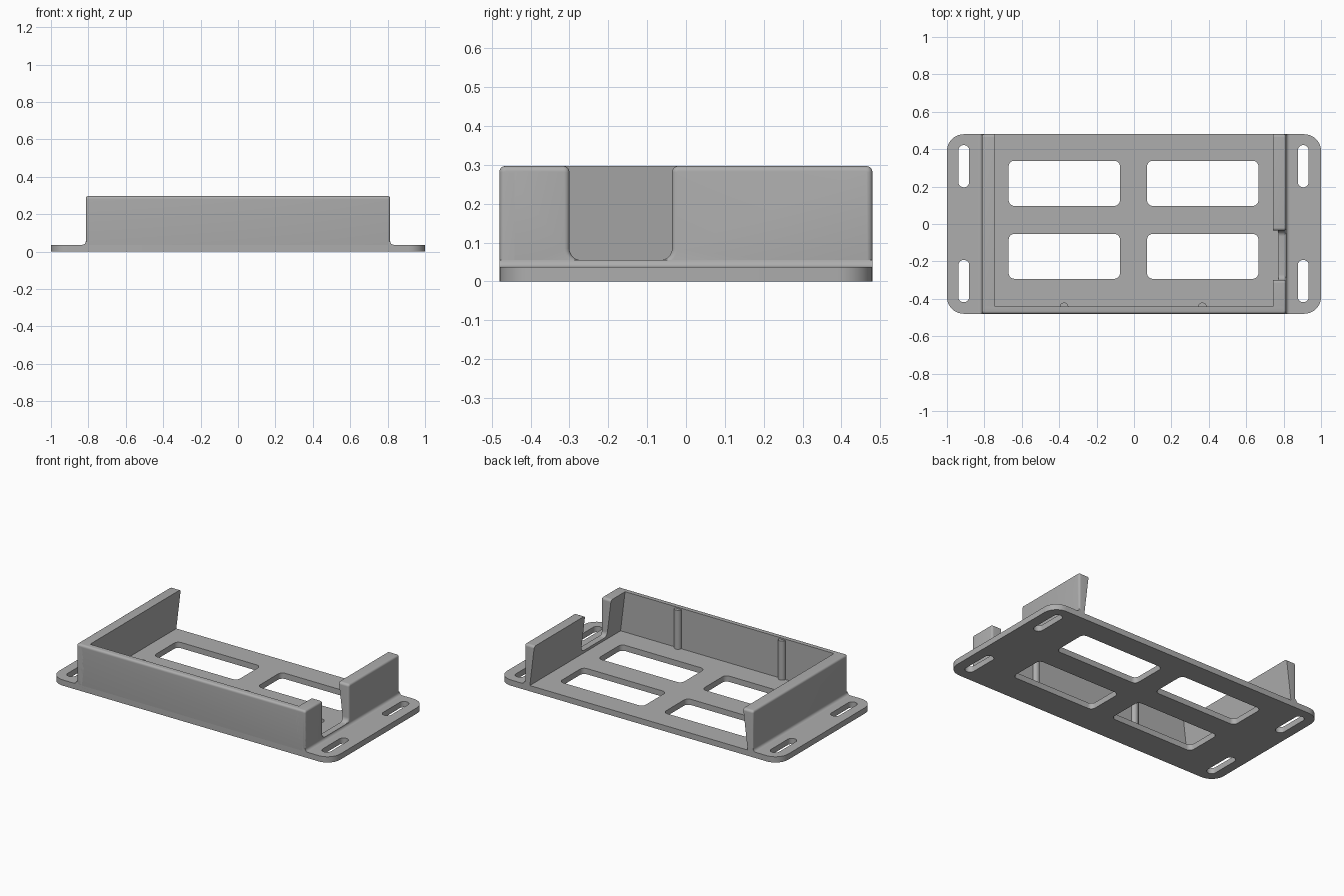
import bpy, bmesh, math
from mathutils import Vector

cube = bpy.data.objects.get("Cube")
if cube:
    bpy.data.objects.remove(cube, do_unlink=True)

grey = bpy.data.materials.new("matte grey")
grey.use_nodes = True
grey.diffuse_color = (0.42, 0.42, 0.42, 1)
grey.node_tree.nodes["Principled BSDF"].inputs["Base Color"].default_value = grey.diffuse_color

DEPTH, PLATE, TOP = 0.48, 0.037, 0.297    # half depth, plate thickness, wall top
OUTER, EDGE = 0.814, 0.013                # wall outer face, edge rounding


def rounded(corners, steps=8):
    """Outline of right-angled corners (u, v, radius) with the corners rounded."""
    outline = []
    for i, (u, v, r) in enumerate(corners):
        p = Vector((u, v))
        if r == 0:
            outline.append(p)
            continue
        a = (Vector(corners[i - 1][:2]) - p).normalized()
        b = (Vector(corners[(i + 1) % len(corners)][:2]) - p).normalized()
        for s in range(steps + 1):
            t = math.pi / 2 * s / steps
            outline.append(p + r * (a + b) - r * (b * math.cos(t) + a * math.sin(t)))
    return outline


def rectangle(u0, u1, v0, v1, r):
    return rounded([(u0, v0, r), (u1, v0, r), (u1, v1, r), (u0, v1, r)])


def finish(obj):
    obj.data.materials.clear()
    obj.data.materials.append(grey)
    bpy.ops.object.select_all(action='DESELECT')
    obj.select_set(True)
    bpy.context.view_layer.objects.active = obj
    bpy.ops.object.shade_smooth_by_angle(angle=math.radians(30))


def slab(name, outline, place_outer, place_inner, edge=0.0):
    """Solid between two placements of an outline; the outer rim may be rounded."""
    bm = bmesh.new()
    outer = [bm.verts.new(place_outer(*p)) for p in outline]
    inner = [bm.verts.new(place_inner(*p)) for p in outline]
    cap = bm.faces.new(outer)
    bm.faces.new(inner[::-1])
    for i in range(len(outline)):
        bm.faces.new((outer[i - 1], inner[i - 1], inner[i], outer[i]))
    bmesh.ops.recalc_face_normals(bm, faces=bm.faces[:])
    if edge:
        bmesh.ops.bevel(bm, geom=list(cap.edges), offset=edge, offset_type='OFFSET',
                        segments=4, profile=0.5, affect='EDGES')
    mesh = bpy.data.meshes.new(name)
    bm.to_mesh(mesh)
    bm.free()
    obj = bpy.data.objects.new(name, mesh)
    bpy.context.collection.objects.link(obj)
    finish(obj)


# Base plate with four windows and four mounting slots
outlines = [rectangle(-1, 1, -DEPTH, DEPTH, 0.09)]
for x0, x1 in ((-0.67, -0.075), (0.07, 0.665)):
    for y0, y1 in ((-0.293, -0.053), (0.097, 0.338)):
        outlines.append(rectangle(x0, x1, y0, y1, 0.03))
for x in (-0.91, 0.905):
    for y0, y1 in ((-0.418, -0.192), (0.196, 0.422)):
        outlines.append(rectangle(x - 0.029, x + 0.029, y0, y1, 0.0285))
curve = bpy.data.curves.new("base_plate", 'CURVE')
curve.dimensions, curve.fill_mode, curve.extrude = '2D', 'BOTH', PLATE / 2
for outline in outlines:
    spline = curve.splines.new('POLY')
    spline.points.add(len(outline) - 1)
    for point, p in zip(spline.points, outline):
        point.co = (p.x, p.y, 0, 1)
    spline.use_cyclic_u = True
plate = bpy.data.objects.new("base_plate", curve)
plate.location.z = PLATE / 2
bpy.context.collection.objects.link(plate)
bpy.ops.object.select_all(action='DESELECT')
plate.select_set(True)
bpy.context.view_layer.objects.active = plate
bpy.ops.object.convert(target='MESH')
plate = bpy.context.view_layer.objects.active
bm = bmesh.new()
bm.from_mesh(plate.data)
bmesh.ops.remove_doubles(bm, verts=bm.verts[:], dist=0.0001)
bmesh.ops.recalc_face_normals(bm, faces=bm.faces[:])
bm.to_mesh(plate.data)
bm.free()
finish(plate)

# Front wall
LOW, R = 0.01, 0.016
slab("front_wall",
     rounded([(-OUTER, LOW, 0), (OUTER, LOW, 0), (OUTER, TOP, R), (-OUTER, TOP, R)]),
     lambda x, z: (x, -DEPTH, z), lambda x, z: (x, -0.442, z), EDGE)

# Side walls, thicker towards the top; the left one has a deep notch
plain = [(-DEPTH, LOW, 0), (DEPTH, LOW, 0), (DEPTH, TOP, R), (-DEPTH, TOP, R)]
notch = [(-0.036, TOP, R), (-0.036, 0.055, 0.03), (-0.3, 0.055, 0.03), (-0.3, TOP, R)]


def inner_x(z):
    return 0.775 - 0.032 * (z - PLATE) / (TOP - PLATE)


for name, side, corners in (("right_wall", -1, plain),
                            ("left_wall", 1, plain[:3] + notch + plain[3:])):
    slab(name, rounded(corners),
         lambda y, z: (side * OUTER, y, z),
         lambda y, z: (side * inner_x(z), y, z), EDGE)

    # Concave fillet between wall and flange
    f = 0.018
    arc = [Vector((OUTER + f - f * math.cos(t), PLATE + f - f * math.sin(t)))
           for t in (math.pi / 2 * s / 6 for s in range(7))]
    arc += [Vector((OUTER + f, PLATE - 0.005)), Vector((OUTER - 0.014, PLATE - 0.005)),
            Vector((OUTER - 0.014, PLATE + f))]
    slab(name + "_fillet", arc,
         lambda x, z: (side * x, -DEPTH, z), lambda x, z: (side * x, DEPTH, z))

# Small round ribs inside the front wall
for name, x in (("right_rib", -0.374), ("left_rib", 0.366)):
    ring = [Vector((x + 0.023 * math.cos(a), -0.443 + 0.023 * math.sin(a)))
            for a in (math.tau * s / 32 for s in range(32))]
    slab(name, ring, lambda u, v: (u, v, 0.288), lambda u, v: (u, v, 0.03))
